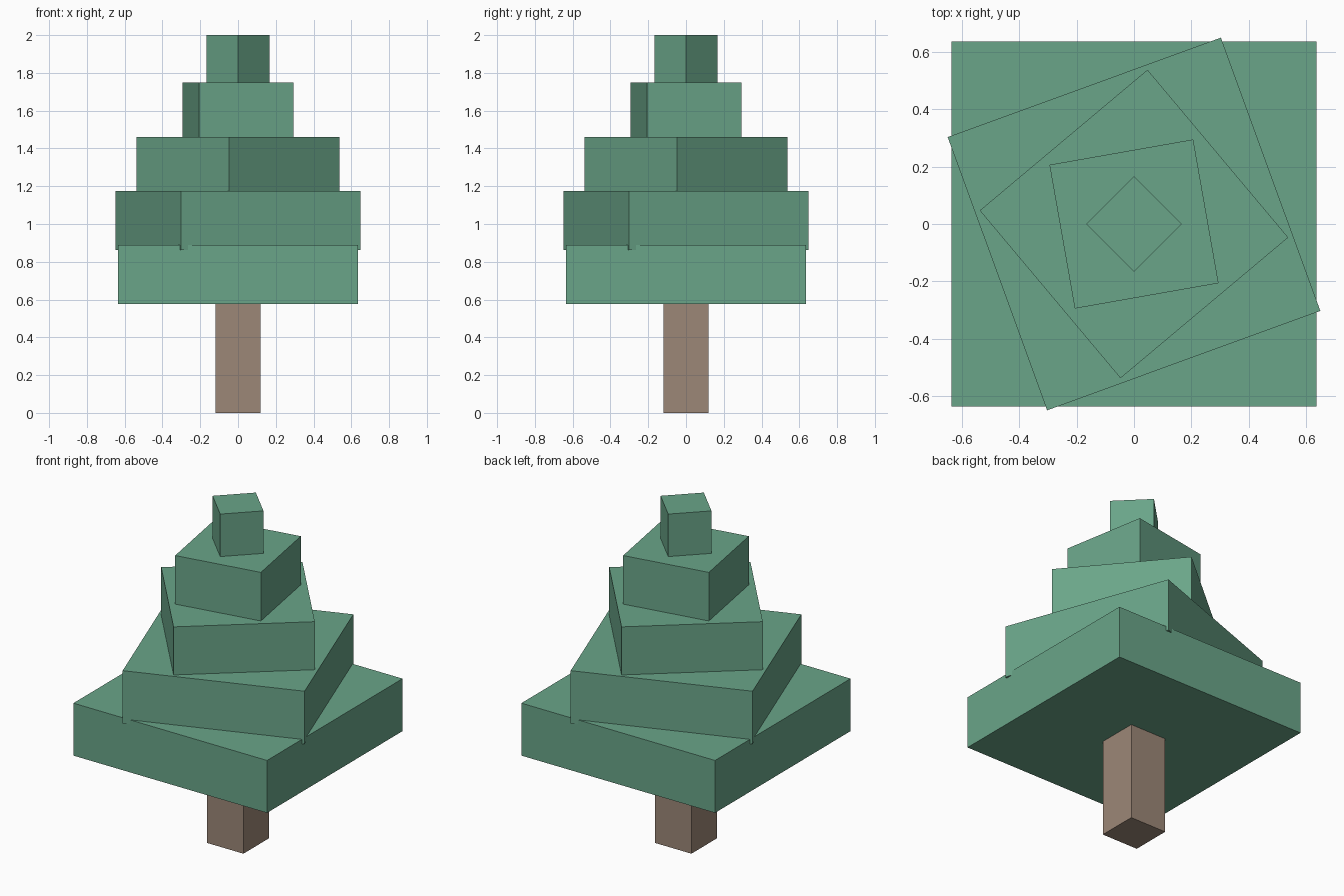
import bpy
import math

default = bpy.data.objects.get("Cube")
if default:
    bpy.data.objects.remove(default, do_unlink=True)


def make_material(name, rgb):
    mat = bpy.data.materials.new(name)
    mat.use_nodes = True
    color = (*rgb, 1.0)
    mat.diffuse_color = color
    mat.node_tree.nodes["Principled BSDF"].inputs["Base Color"].default_value = color
    return mat


def add_block(name, half, bottom, top, angle, mat):
    """Square block centred on the trunk axis, turned about z."""
    bpy.ops.mesh.primitive_cube_add(size=2, location=(0, 0, (bottom + top) / 2))
    block = bpy.context.object
    block.name = name
    block.scale = (half, half, (top - bottom) / 2)
    bpy.ops.object.transform_apply(location=False, rotation=False, scale=True)
    block.rotation_euler.z = math.radians(angle)
    block.data.materials.append(mat)
    return block


leaf_green = make_material("leaf green", (0.144, 0.376, 0.25))
bark_brown = make_material("bark brown", (0.332, 0.242, 0.184))

# Trunk
add_block("trunk", 0.119, 0, 0.6, 0, bark_brown)

# Foliage tiers, each slightly sunk into the one below
tiers = [
    ("foliage_bottom", 0.635, 0.577, 0.888, 0),
    ("foliage_lower", 0.506, 0.862, 1.175, 20),
    ("foliage_middle", 0.381, 1.148, 1.46, 40),
    ("foliage_upper", 0.254, 1.434, 1.748, 10),
    ("foliage_tip", 0.118, 1.72, 2.0, 45),
]
for name, half, bottom, top, angle in tiers:
    add_block(name, half, bottom, top, angle, leaf_green)
